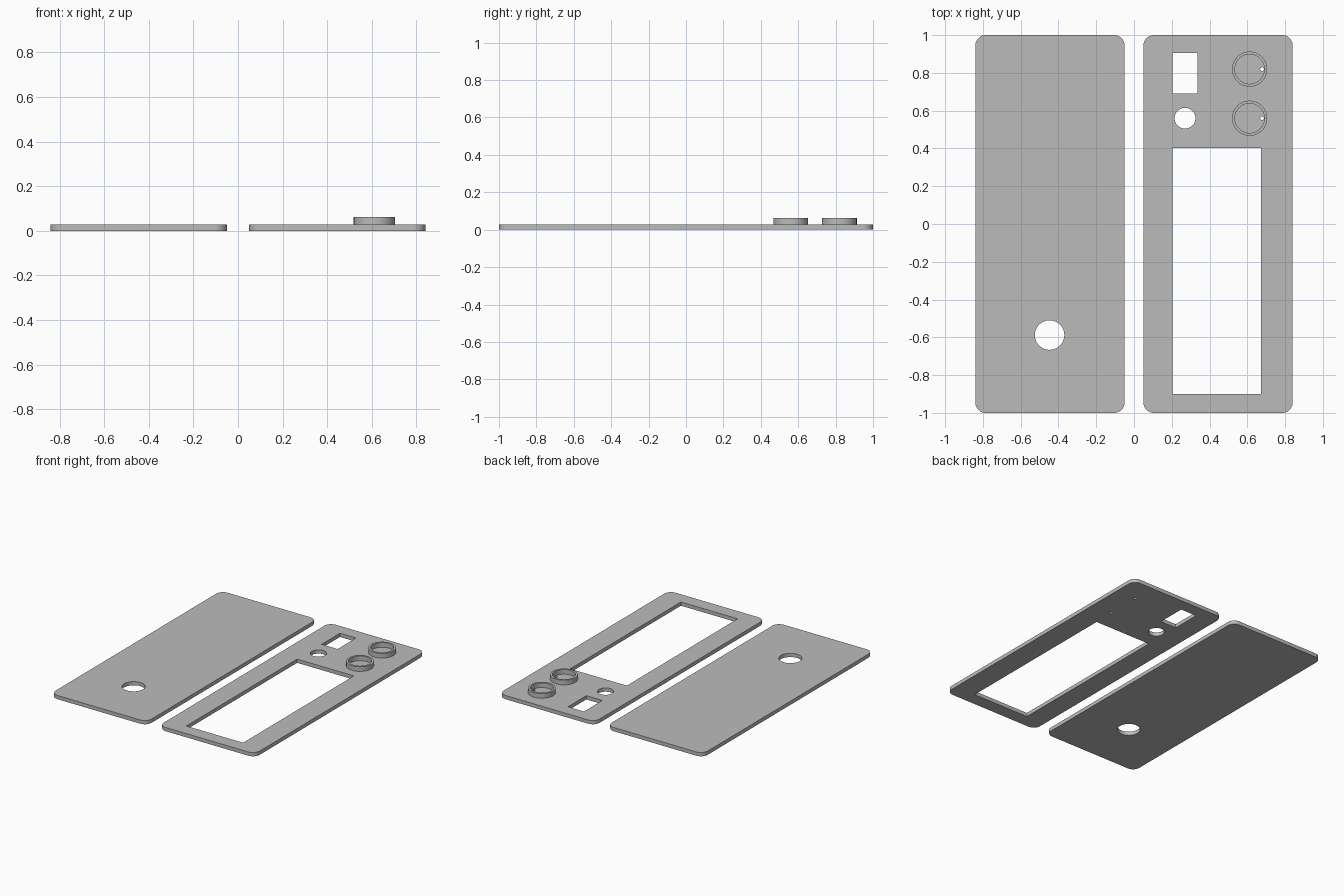
import bpy, bmesh, math

if "Cube" in bpy.data.objects:
    bpy.data.objects.remove(bpy.data.objects["Cube"])

gray = bpy.data.materials.new("plain_gray")
gray.diffuse_color = (0.5, 0.5, 0.5, 1)
gray.use_nodes = True
gray.node_tree.nodes["Principled BSDF"].inputs["Base Color"].default_value = gray.diffuse_color


def circle(cx, cy, r, n=64):
    return [(cx + r * math.cos(2 * math.pi * i / n), cy + r * math.sin(2 * math.pi * i / n)) for i in range(n)]


def rect(x0, x1, y0, y1):
    return [(x0, y0), (x1, y0), (x1, y1), (x0, y1)]


def rounded(x0, x1, y0, y1, r, n=10):
    pts = []
    corners = [(x1 - r, y1 - r), (x0 + r, y1 - r), (x0 + r, y0 + r), (x1 - r, y0 + r)]
    for k, (cx, cy) in enumerate(corners):
        for i in range(n + 1):
            a = math.pi / 2 * (k + i / n)
            pts.append((cx + r * math.cos(a), cy + r * math.sin(a)))
    return pts


def slab(name, loops, z0, z1):
    """Extrude a filled outline (first loop) with holes (other loops)."""
    cu = bpy.data.curves.new(name, 'CURVE')
    cu.dimensions = '2D'
    cu.fill_mode = 'BOTH'
    cu.extrude = (z1 - z0) / 2
    for loop in loops:
        sp = cu.splines.new('POLY')
        sp.points.add(len(loop) - 1)
        for p, (x, y) in zip(sp.points, loop):
            p.co = (x, y, 0, 1)
        sp.use_cyclic_u = True
    ob = bpy.data.objects.new(name, cu)
    bpy.context.collection.objects.link(ob)
    bpy.ops.object.select_all(action='DESELECT')
    ob.select_set(True)
    bpy.context.view_layer.objects.active = ob
    bpy.ops.object.convert(target='MESH')
    ob = bpy.context.object
    me = ob.data
    bm = bmesh.new()
    bm.from_mesh(me)
    bmesh.ops.remove_doubles(bm, verts=bm.verts, dist=1e-5)
    bmesh.ops.translate(bm, verts=bm.verts, vec=(0, 0, (z0 + z1) / 2))
    bmesh.ops.recalc_face_normals(bm, faces=bm.faces)
    bm.to_mesh(me)
    bm.free()
    me.materials.clear()
    me.materials.append(gray)
    bpy.ops.object.shade_smooth_by_angle(angle=math.radians(30))
    return ob


T = 0.028            # plate thickness
RING_X = 0.612
RING_Y = (0.82, 0.56)

# Back plate with a single round hole
slab("back_plate", [rounded(-0.84, -0.05, -1, 1, 0.055),
                    circle(-0.447, -0.588, 0.078)], 0, T)

# Front plate with window, switch, socket and pin holes
slab("front_plate", [rounded(0.05, 0.84, -1, 1, 0.055),
                     rect(0.205, 0.672, -0.9, 0.402),
                     rect(0.205, 0.337, 0.69, 0.906),
                     circle(0.27, 0.56, 0.055)]
     + [circle(0.678, y, 0.01, 24) for y in RING_Y], 0, T)

# Raised dial rings
for name, y in zip(("upper_dial_ring", "lower_dial_ring"), RING_Y):
    slab(name, [circle(RING_X, y, 0.093), circle(RING_X, y, 0.078)], T - 0.004, 0.063)
